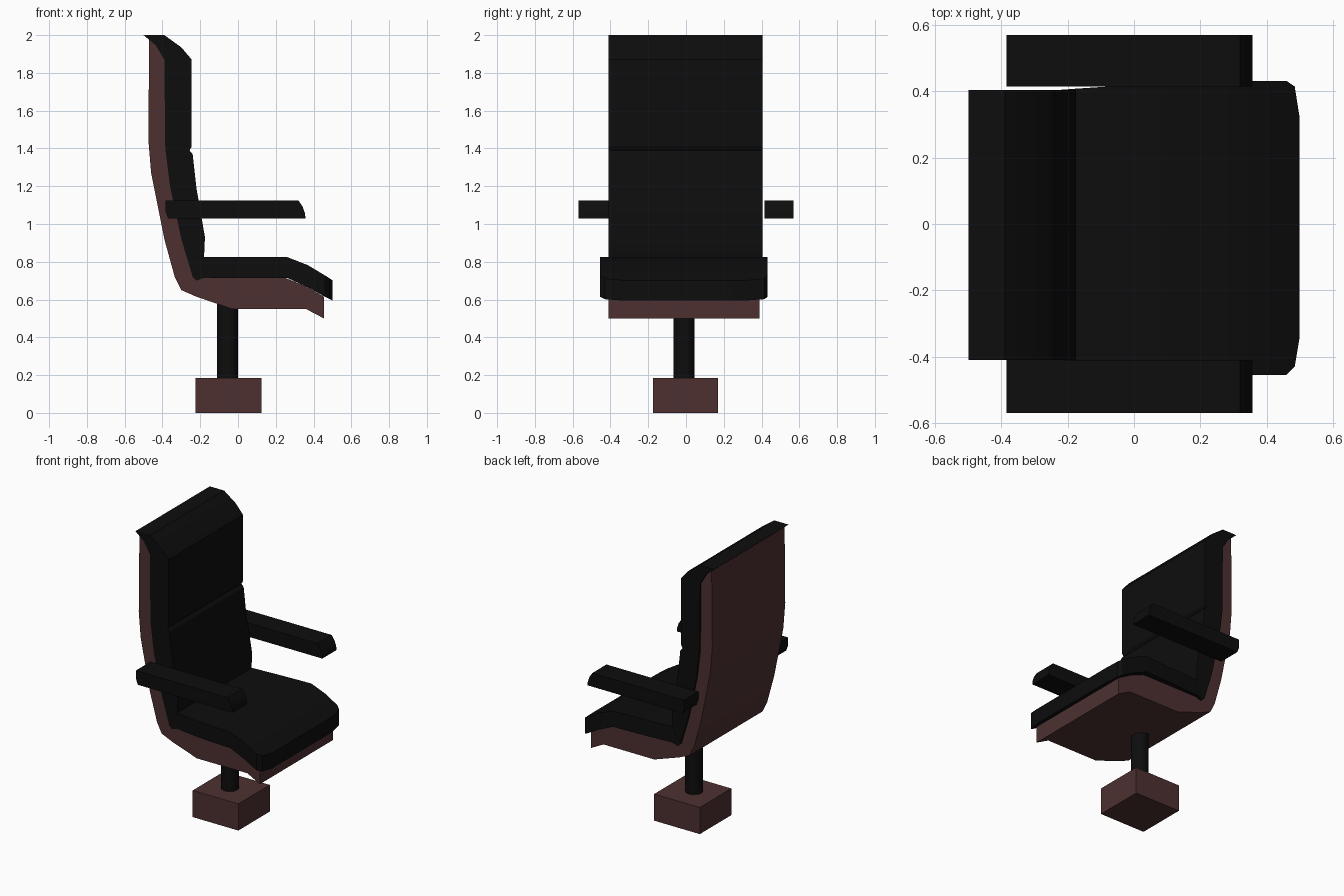
import bpy, bmesh, math

cube = bpy.data.objects.get("Cube")
if cube:
    bpy.data.objects.remove(cube)


def material(name, color):
    m = bpy.data.materials.new(name)
    m.use_nodes = True
    m.diffuse_color = color
    m.node_tree.nodes["Principled BSDF"].inputs["Base Color"].default_value = color
    return m


black = material("black leather", (0.004, 0.004, 0.004, 1))
brown = material("dark brown wood", (0.075, 0.03, 0.03, 1))


def finish(bm, name, mat, angle=30):
    bmesh.ops.recalc_face_normals(bm, faces=bm.faces)
    me = bpy.data.meshes.new(name)
    bm.to_mesh(me)
    bm.free()
    me.materials.append(mat)
    me.shade_smooth()
    me.set_sharp_from_angle(angle=math.radians(angle))
    ob = bpy.data.objects.new(name, me)
    bpy.context.collection.objects.link(ob)
    return ob


def extrude_profile(name, pts, y0, y1, mat):
    """Side profile (x, z) swept straight across the width."""
    bm = bmesh.new()
    face = bm.faces.new([bm.verts.new((x, y0, z)) for x, z in pts])
    moved = bmesh.ops.extrude_face_region(bm, geom=[face], use_keep_orig=True)["geom"]
    bmesh.ops.translate(bm, vec=(0, y1 - y0, 0),
                        verts=[v for v in moved if isinstance(v, bmesh.types.BMVert)])
    return finish(bm, name, mat)


def loft(name, stations, mat):
    """Rectangular sections (x, bottom, top, y0, y1) joined along x."""
    bm = bmesh.new()
    rings = [[bm.verts.new((x, y, z)) for y, z in ((a, lo), (b, lo), (b, hi), (a, hi))]
             for x, lo, hi, a, b in stations]
    for r, s in zip(rings, rings[1:]):
        for i in range(4):
            j = (i + 1) % 4
            bm.faces.new((r[i], r[j], s[j], s[i]))
    bm.faces.new(rings[0])
    bm.faces.new(rings[-1])
    return finish(bm, name, mat)


# Line where the back cushion meets the shell, from the top down
back_joint = [(-0.435, 1.945), (-0.39, 1.87), (-0.385, 1.4), (-0.36, 1.2),
              (-0.30, 0.92), (-0.24, 0.72)]
# Line where the seat cushion meets the shell, from rear to front
seat_joint = [(-0.22, 0.7), (-0.18, 0.715), (0.25, 0.715), (0.36, 0.67), (0.455, 0.615)]

# One-piece shell under the seat and behind the back
shell_outer = [(0.455, 0.5), (0.36, 0.55), (-0.03, 0.55), (-0.22, 0.615), (-0.30, 0.65),
               (-0.335, 0.72), (-0.39, 0.92), (-0.46, 1.27), (-0.475, 1.45), (-0.47, 1.975)]
extrude_profile("shell", back_joint + seat_joint + shell_outer, -0.41, 0.39, brown)

# Back cushion with a seam and an overhanging top lip
cushion_front = [(-0.22, 0.7), (-0.18, 0.82), (-0.175, 0.93), (-0.22, 1.19), (-0.24, 1.37),
                 (-0.257, 1.39), (-0.245, 1.41), (-0.245, 1.87), (-0.30, 1.935),
                 (-0.39, 2.0), (-0.5, 2.0)]
extrude_profile("back_cushion", back_joint + cushion_front, -0.41, 0.405, black)

# Seat cushion, drooping and narrowing at its front edge
loft("seat_cushion", [
    (-0.22, 0.7, 0.72, -0.41, 0.405),
    (-0.18, 0.715, 0.825, -0.412, 0.408),
    (0.0, 0.715, 0.825, -0.44, 0.42),
    (0.26, 0.715, 0.825, -0.455, 0.432),
    (0.37, 0.665, 0.782, -0.455, 0.432),
    (0.46, 0.615, 0.728, -0.455, 0.432),
    (0.485, 0.602, 0.712, -0.43, 0.415),
    (0.5, 0.595, 0.702, -0.34, 0.32)], black)

# Armrests
arm = [(-0.37, 1.03), (0.357, 1.03), (0.355, 1.055), (0.343, 1.09), (0.32, 1.125),
       (-0.385, 1.125), (-0.385, 1.07)]
extrude_profile("right_armrest", arm, -0.57, -0.41, black)
extrude_profile("left_armrest", arm, 0.415, 0.57, black)

# Post
bm = bmesh.new()
bmesh.ops.create_cone(bm, cap_ends=True, segments=24, radius1=0.056, radius2=0.056, depth=0.44)
bmesh.ops.translate(bm, vec=(-0.055, -0.01, 0.38), verts=bm.verts)
finish(bm, "post", black)

# Base block
loft("base", [(-0.225, 0, 0.185, -0.175, 0.17), (0.125, 0, 0.185, -0.175, 0.17)], brown)
